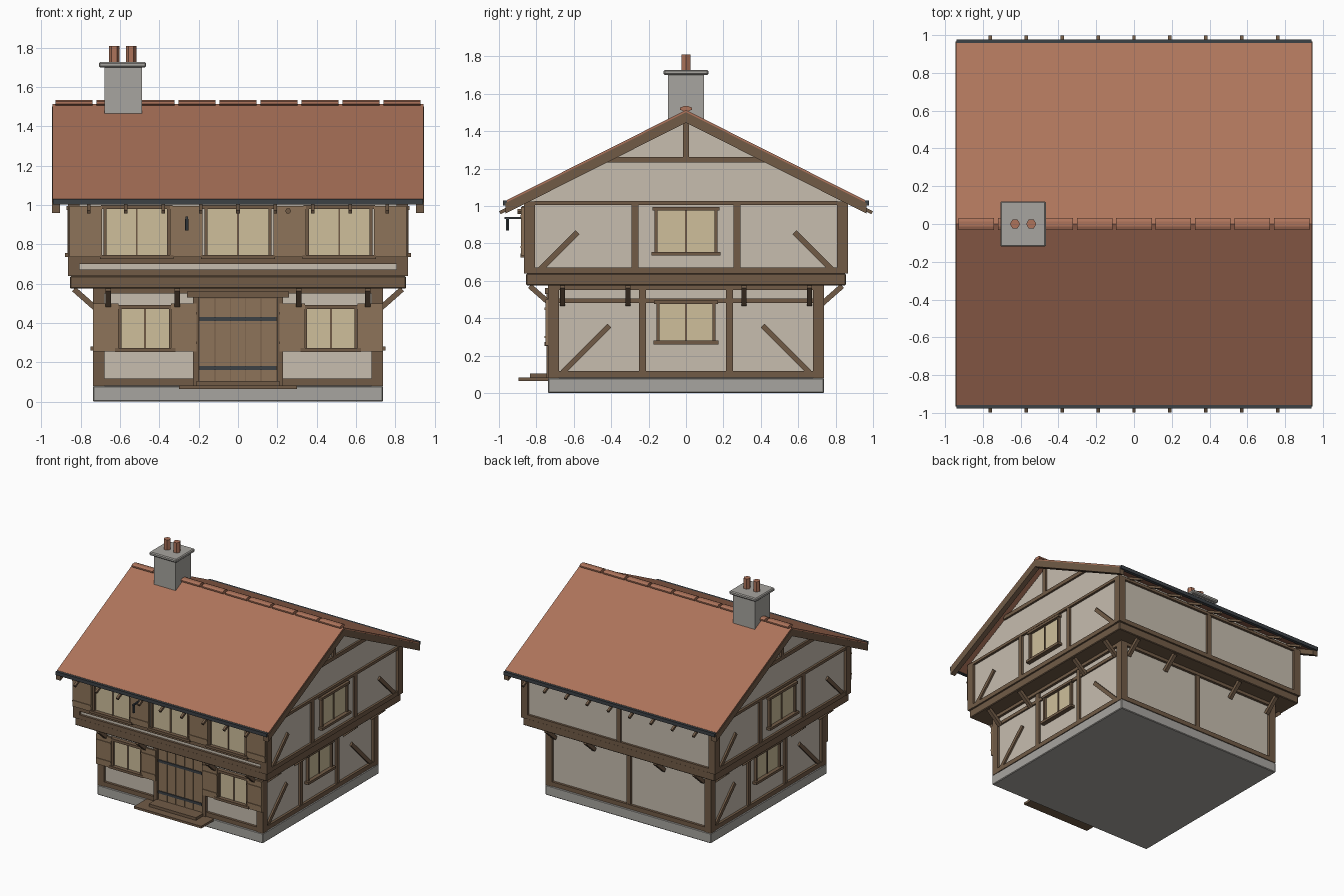
import bpy, bmesh, math
from mathutils import Vector, Matrix

if "Cube" in bpy.data.objects:
    bpy.data.objects.remove(bpy.data.objects["Cube"])

def material(name, r, g, b):
    m = bpy.data.materials.new(name)
    m.diffuse_color = (r, g, b, 1)
    m.use_nodes = True
    m.node_tree.nodes["Principled BSDF"].inputs["Base Color"].default_value = m.diffuse_color
    return m

WOOD = material("dark_wood", .165, .105, .062)
PLANK = material("plank_wood", .27, .175, .1)
PLASTER = material("plaster", .57, .51, .43)
GLASS = material("warm_glass", .62, .52, .33)
STONE = material("stone", .39, .376, .35)
TILE = material("clay_tile", .42, .175, .105)
IRON = material("iron", .045, .053, .06)

def finish(name, bm, mat):
    bmesh.ops.recalc_face_normals(bm, faces=bm.faces)
    me = bpy.data.meshes.new(name)
    bm.to_mesh(me)
    bm.free()
    me.materials.append(mat)
    ob = bpy.data.objects.new(name, me)
    bpy.context.collection.objects.link(ob)
    return ob

def box(name, x, y, z, mat, bevel=0):
    bm = bmesh.new()
    size = Matrix.Diagonal((abs(x[1] - x[0]), abs(y[1] - y[0]), abs(z[1] - z[0]), 1))
    mid = Matrix.Translation((sum(x) / 2, sum(y) / 2, sum(z) / 2))
    bmesh.ops.create_cube(bm, size=1, matrix=mid @ size)
    if bevel:
        bmesh.ops.bevel(bm, geom=bm.edges[:], offset=bevel, segments=1, affect='EDGES')
    return finish(name, bm, mat)

def prism(name, profile, x, mat):
    """Extrude a y-z outline along x."""
    bm = bmesh.new()
    f = bm.faces.new([bm.verts.new((x[0], *p)) for p in profile])
    new = bmesh.ops.extrude_face_region(bm, geom=[f])['geom']
    bmesh.ops.translate(bm, vec=(x[1] - x[0], 0, 0),
                        verts=[v for v in new if isinstance(v, bmesh.types.BMVert)])
    return finish(name, bm, mat)

def beam(name, a, b, w, mat, sides=4):
    """Straight timber of square or round section between two points."""
    a, b = Vector(a), Vector(b)
    d = b - a
    bm = bmesh.new()
    r = w / 2 * (math.sqrt(2) if sides == 4 else 1)
    m = Matrix.Translation((a + b) / 2) @ d.to_track_quat('Z', 'Y').to_matrix().to_4x4()
    m = m @ Matrix.Rotation(math.pi / sides, 4, 'Z')
    bmesh.ops.create_cone(bm, cap_ends=True, segments=sides, radius1=r, radius2=r,
                          depth=d.length, matrix=m)
    return finish(name, bm, mat)

# Walls are addressed by u (along the wall), d (distance out from centre) and z
def on(face, u, d, z):
    return {'front': (u, -d, z), 'back': (-u, d, z),
            'right': (d, u, z), 'left': (-d, u, z)}[face]

def wbox(name, face, u, d, z, mat):
    p, q = on(face, u[0], d[0], z[0]), on(face, u[1], d[1], z[1])
    return box(face + "_" + name, *[sorted(c) for c in zip(p, q)], mat)

def wbeam(name, face, p, q, w, mat):
    return beam(face + "_" + name, on(face, *p), on(face, *q), w, mat)

def window(face, c, hw, z0, z1, d):
    wbox("window_glass", face, (c - hw, c + hw), (d - .02, d + .005), (z0, z1), GLASS)
    for s in (-1, 1):
        wbox("window_jamb", face, (c + s * hw - .008, c + s * hw + .008), (d - .02, d + .022), (z0, z1), WOOD)
    wbox("window_mullion", face, (c - .005, c + .005), (d, d + .012), (z0, z1), WOOD)
    wbox("window_lintel", face, (c - hw - .02, c + hw + .02), (d - .02, d + .028), (z1, z1 + .02), WOOD)
    wbox("window_sill", face, (c - hw - .025, c + hw + .025), (d - .02, d + .036), (z0 - .02, z0), WOOD)

def shutter(c, w, z0, z1, d):
    wbox("shutter", 'front', (c - w / 2, c + w / 2), (d, d + .015), (z0, z1), PLANK)
    for z in (z0 + .045, z1 - .05):
        wbox("shutter_batten", 'front', (c - w / 2, c + w / 2), (d, d + .02), (z - .006, z + .006), PLANK)

# Stone base and plaster storeys
box("stone_base", (-.738, .738), (-.738, .738), (0, .08), STONE, .005)
box("lower_walls", (-.715, .715), (-.715, .715), (.07, .6), PLASTER)
prism("upper_walls", [(-.845, .6), (.845, .6), (.845, 1.05), (0, 1.475), (-.845, 1.05)],
      (-.845, .845), PLASTER)

# Jetty platform and corner posts
box("jetty_beam", (-.855, .855), (-.855, .855), (.575, .638), WOOD, .005)
for sx in (-1, 1):
    for sy in (-1, 1):
        box("lower_post", sorted((sx * .68, sx * .737)), sorted((sy * .68, sy * .737)), (.08, .575), WOOD)
        box("upper_post", sorted((sx * .807, sx * .866)), sorted((sy * .807, sy * .866)), (.638, 1.025), WOOD)

# Horizontal timbers and jetty brackets on every wall
for f in ('front', 'back', 'right', 'left'):
    spans = [(-.69, -.2), (.2, .69)] if f == 'front' else [(-.69, .69)]
    for u in spans:
        wbox("lower_sill_beam", f, u, (.7, .735), (.083, .118), WOOD)
    wbox("lower_head_beam", f, (-.69, .69), (.7, .735), (.55, .578), WOOD)
    wbox("upper_sill_beam", f, (-.81, .81), (.83, .863), (.638, .672), WOOD)
    wbox("upper_head_beam", f, (-.81, .81), (.83, .863), (1.005, 1.027), WOOD)
    for u in (-.66, -.31, .31, .66):
        wbeam("jetty_bracket", f, (u, .725, .475), (u, .835, .572), .028, WOOD)

# Timber framing and windows on the gable sides
for f in ('right', 'left'):
    for s in (-1, 1):
        wbox("lower_stud", f, (s * .232 - .018, s * .232 + .018), (.7, .731), (.11, .56), WOOD)
        wbox("upper_stud", f, (s * .273 - .018, s * .273 + .018), (.83, .861), (.66, 1.02), WOOD)
        wbeam("lower_brace", f, (s * .66, .714, .11), (s * .41, .714, .36), .03, WOOD)
        wbeam("upper_brace", f, (s * .78, .844, .66), (s * .58, .844, .86), .03, WOOD)
    wbox("lower_rail", f, (-.69, .69), (.7, .728), (.48, .506), WOOD)
    wbox("gable_collar", f, (-.46, .46), (.83, .861), (1.232, 1.262), WOOD)
    wbox("gable_king_post", f, (-.016, .016), (.83, .861), (1.25, 1.46), WOOD)
    window(f, 0, .15, .28, .475, .715)
    window(f, 0, .16, .755, .975, .845)

# Centre studs on the back
wbox("lower_stud", 'back', (-.018, .018), (.7, .731), (.11, .56), WOOD)
wbox("upper_stud", 'back', (-.018, .018), (.83, .861), (.66, 1.02), WOOD)

# Front windows with shutters
wbox("upper_rail", 'front', (-.81, .81), (.83, .863), (.7, .735), WOOD)
for c in (-.515, 0, .515):
    window('front', c, .162, .745, .98, .85)
for c in (-.775, -.2625, .2625, .775):
    shutter(c, .165, .735, .995, .866)
for s in (-1, 1):
    window('front', s * .472, .128, .272, .472, .72)
    for c in (.672, .275):
        shutter(s * c, .13, .255, .5, .737)
    wbox("door_post", 'front', (s * .215 - .015, s * .215 + .015), (.7, .745), (.083, .55), WOOD)

# Plank door with iron straps, hood and steps
for i in range(5):
    x = -.156 + i * .078
    wbox("door_plank", 'front', (x - .037, x + .037), (.7, .735), (.095, .525), PLANK)
wbox("door_backing", 'front', (-.2, .2), (.7, .728), (.09, .54), WOOD)
for z in (.17, .42):
    wbox("door_strap", 'front', (-.195, .195), (.73, .742), (z - .01, z + .01), IRON)
wbox("door_lintel", 'front', (-.26, .26), (.7, .755), (.53, .56), WOOD)
wbox("lower_step", 'front', (-.3, .3), (.72, .895), (.065, .083), WOOD)
wbox("upper_step", 'front', (-.21, .21), (.72, .835), (.083, .105), WOOD)

# Hanging lamp and small sign by the upper windows
beam("lamp_arm", (-.26, -.86, .935), (-.26, -.97, .935), .012, IRON)
beam("lamp_body", (-.26, -.955, .87), (-.26, -.955, .93), .018, IRON, 6)
beam("sign_disc", (.255, -.87, .97), (.255, -.9, .97), .03, WOOD, 6)

# Roof slopes, bargeboards, gutters and rafter tails
SL = .503
def roof_z(y):
    return 1.513 - SL * abs(y)

for s in (-1, 1):
    def strip(y, top, bottom):
        return [(0, roof_z(0) - top), (s * y, roof_z(y) - top),
                (s * y, roof_z(y) - bottom), (0, roof_z(0) - bottom)]
    prism("roof_slope", strip(.957, 0, .028), (-.943, .943), TILE)
    for x in ((-.946, -.905), (.905, .946)):
        prism("bargeboard", strip(.965, .012, .068), x, WOOD)
    box("gutter", (-.94, .94), sorted((s * .952, s * .978)), (1.002, 1.03), IRON)
    for i in range(-4, 5):
        beam("rafter_tail", (i * .19, s * .82, roof_z(.82) - .048),
             (i * .19, s * .995, roof_z(.995) - .048), .018, WOOD)

# Ridge tiles
for i in range(9):
    x = -.835 + i * .20875
    t = beam("ridge_tile", (x - .094, 0, 0), (x + .094, 0, 0), .068, TILE, 8)
    t.scale.z = .42
    t.location.z = 1.52

# Chimney with cap and hexagonal pots
box("chimney_shaft", (-.68, -.488), (-.096, .096), (1.42, 1.71), STONE)
box("chimney_cap", (-.708, -.467), (-.12, .12), (1.7, 1.728), STONE, .007)
for x in (-.63, -.544):
    beam("chimney_pot", (x, 0, 1.72), (x, 0, 1.81), .054, TILE, 6)
